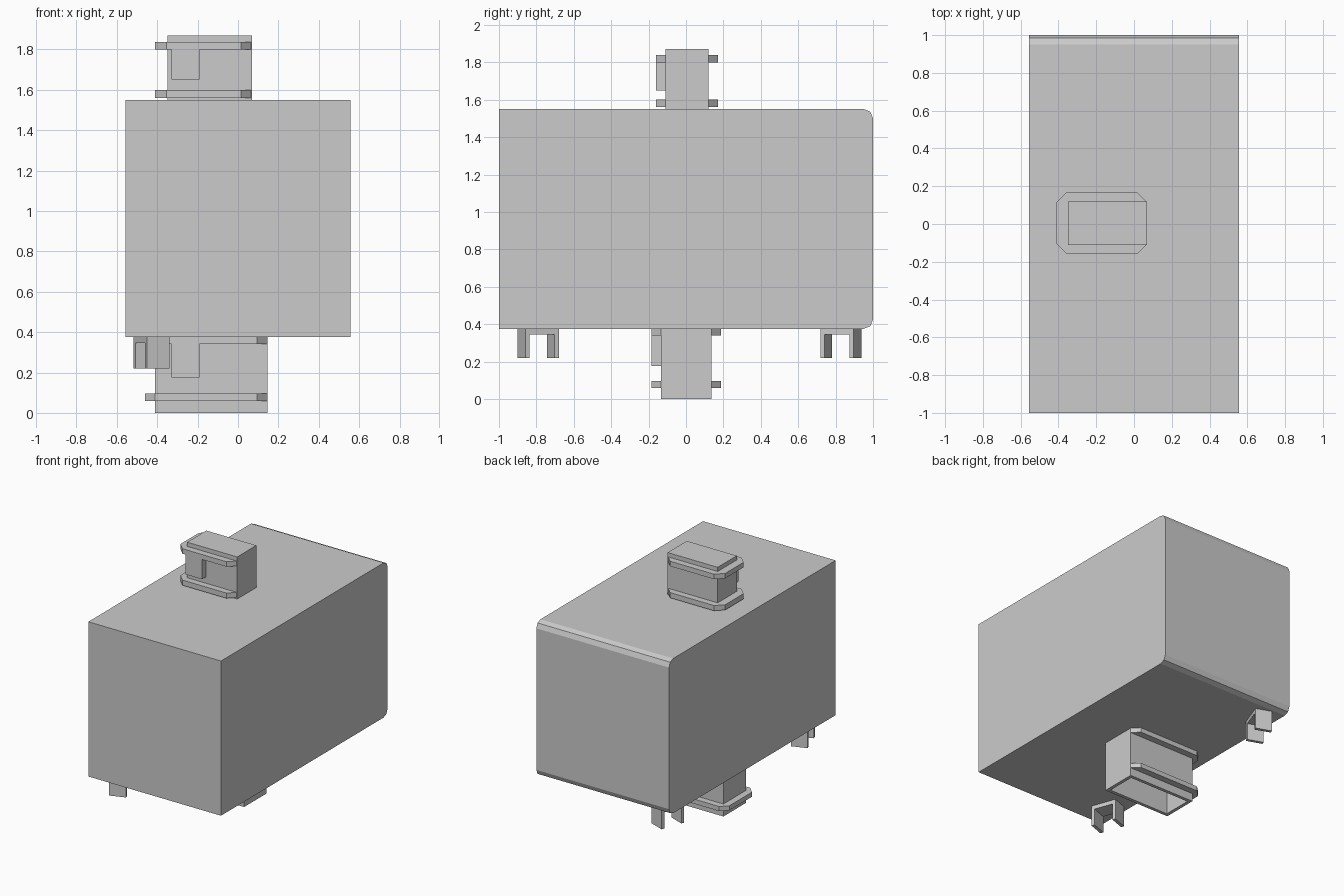
import bpy, bmesh, math
from mathutils import Matrix

if "Cube" in bpy.data.objects:
    bpy.data.objects.remove(bpy.data.objects["Cube"])


def prism(name, pts, lo, hi, axis='Z'):
    """Extrude a 2D outline: (x, y) along Z, or (y, z) along X."""
    bm = bmesh.new()
    place = (lambda p: (p[0], p[1], lo)) if axis == 'Z' else (lambda p: (lo, p[0], p[1]))
    face = bm.faces.new([bm.verts.new(place(p)) for p in pts])
    ext = bmesh.ops.extrude_face_region(bm, geom=[face])
    move = (0, 0, hi - lo) if axis == 'Z' else (hi - lo, 0, 0)
    bmesh.ops.translate(bm, verts=[v for v in ext['geom'] if isinstance(v, bmesh.types.BMVert)], vec=move)
    bmesh.ops.recalc_face_normals(bm, faces=bm.faces)
    mesh = bpy.data.meshes.new(name)
    bm.to_mesh(mesh)
    bm.free()
    ob = bpy.data.objects.new(name, mesh)
    bpy.context.collection.objects.link(ob)
    return ob


def box(name, x, y, z):
    return prism(name, [(x[0], y[0]), (x[1], y[0]), (x[1], y[1]), (x[0], y[1])], *z)


def flange(name, x, y, z, c=0.055):
    """Plate with four clipped corners."""
    (a, b), (d, e) = x, y
    return prism(name, [(a + c, d), (b - c, d), (b, d + c), (b, e - c),
                        (b - c, e), (a + c, e), (a, e - c), (a, d + c)], *z)


def cut(ob, *cutters):
    for c in cutters:
        m = ob.modifiers.new("cut", 'BOOLEAN')
        m.operation, m.solver, m.object = 'DIFFERENCE', 'EXACT', c


# Main body, rounded along the two back edges
r = 0.05
outline = [(-1, 0.375)]
for cz, start in ((0.375 + r, -90), (1.55 - r, 0)):
    for i in range(3):
        a = math.radians(start + 45 * i)
        outline.append((1 - r + r * math.cos(a), cz + r * math.sin(a)))
outline.append((-1, 1.55))
prism("body", outline, -0.557, 0.557, 'X')

# Top plug with two flanges and a key
box("top_plug", (-0.35, 0.07), (-0.11, 0.12), (1.55, 1.87))
for i, z in enumerate(((1.56, 1.60), (1.80, 1.838))):
    flange(f"top_flange_{i}", (-0.41, 0.07), (-0.16, 0.17), z)
box("top_key", (-0.33, -0.19), (-0.16, -0.11), (1.65, 1.80))

# Bottom socket, hollow and open below
cavity = box("cavity_cutter", (-0.385, 0.12), (-0.108, 0.112), (-0.1, 0.35))
notch = box("notch_cutter", (-0.315, -0.205), (-0.165, 0.0), (0.195, 0.335))
for c in (cavity, notch):
    c.hide_render = True
    c.hide_set(True)
cut(box("socket", (-0.41, 0.145), (-0.133, 0.137), (0, 0.375)), cavity, notch)
for i, z in enumerate(((0.06, 0.095), (0.34, 0.375))):
    cut(flange(f"socket_flange_{i}", (-0.46, 0.145), (-0.185, 0.187), z, 0.05), cavity)
cut(box("socket_key", (-0.33, -0.19), (-0.185, -0.133), (0.175, 0.34)), notch)

# Two U-shaped clips under the left side, turned opposite ways
L, W, t = 0.06, 0.095, 0.024
for name, y, turn in (("front_clip", -0.79, 20), ("back_clip", 0.828, -20)):
    parts = [box(name + "_plate", (-L, L), (-W, W), (0.345, 0.375)),
             box(name + "_leg_a", (-L, L), (-W, -W + t), (0.22, 0.345)),
             box(name + "_leg_b", (-L, L), (W - t, W), (0.22, 0.345))]
    for p in parts:
        p.data.transform(Matrix.Translation((-0.428, y, 0)) @ Matrix.Rotation(math.radians(turn), 4, 'Z'))
